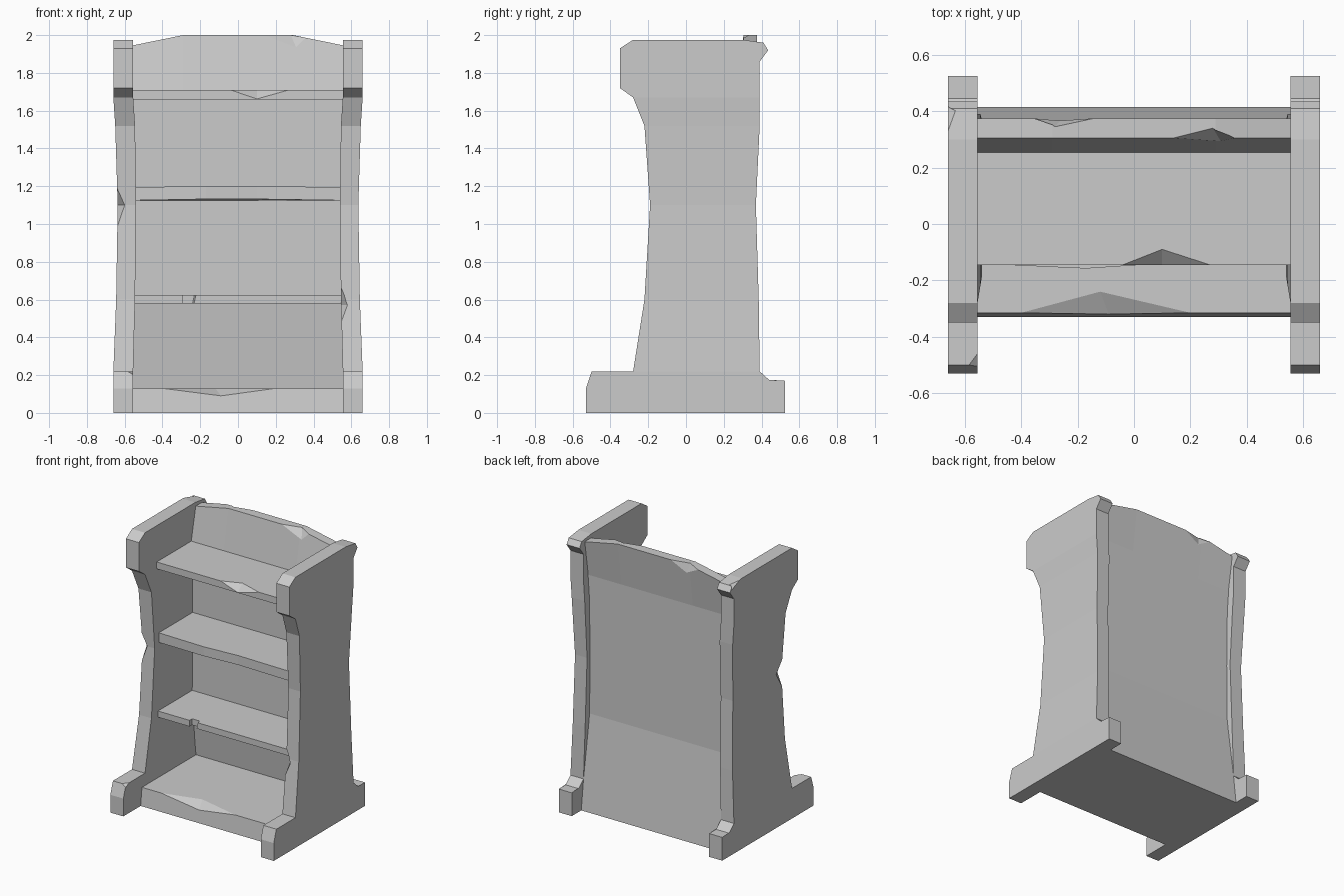
import bpy
import bmesh

cube = bpy.data.objects.get("Cube")
if cube:
    bpy.data.objects.remove(cube, do_unlink=True)

stone = bpy.data.materials.new("plain grey")
stone.use_nodes = True
GREY = (0.6, 0.6, 0.6, 1)
stone.diffuse_color = GREY
stone.node_tree.nodes["Principled BSDF"].inputs["Base Color"].default_value = GREY


def finish(bm, name):
    bmesh.ops.remove_doubles(bm, verts=bm.verts, dist=1e-5)
    bmesh.ops.recalc_face_normals(bm, faces=bm.faces)
    if bm.calc_volume(signed=True) < 0:
        bmesh.ops.reverse_faces(bm, faces=bm.faces)
    mesh = bpy.data.meshes.new(name)
    bm.to_mesh(mesh)
    bm.free()
    mesh.materials.append(stone)
    obj = bpy.data.objects.new(name, mesh)
    bpy.context.collection.objects.link(obj)
    return obj


def loft(name, rings):
    """Skin a row of matching closed rings and cap both ends."""
    bm = bmesh.new()
    rows = [[bm.verts.new(p) for p in ring] for ring in rings]
    n = len(rows[0])
    for a, b in zip(rows, rows[1:]):
        for i in range(n):
            j = (i + 1) % n
            bm.faces.new((a[i], a[j], b[j], b[i]))
    bm.faces.new(rows[0])
    bm.faces.new(rows[-1])
    bmesh.ops.dissolve_degenerate(bm, dist=1e-5, edges=bm.edges)
    return finish(bm, name)


def volume(mesh):
    bm = bmesh.new()
    bm.from_mesh(mesh)
    result = bm.calc_volume()
    bm.free()
    return result


def chip(obj, *points):
    """Knock a chip out of an edge: the hull of the points is cut away."""
    bm = bmesh.new()
    for p in points:
        bm.verts.new(p)
    bmesh.ops.convex_hull(bm, input=bm.verts)
    cutter = finish(bm, "chip_cutter")
    cutter.hide_render = True
    mod = obj.modifiers.new("chip", 'BOOLEAN')
    mod.operation = 'DIFFERENCE'
    mod.solver = 'EXACT'
    mod.object = cutter
    graph = bpy.context.evaluated_depsgraph_get()
    mesh = bpy.data.meshes.new_from_object(obj.evaluated_get(graph))
    obj.modifiers.clear()
    # A chip is small, so a large change of volume means a failed cut
    if 0.95 < volume(mesh) / volume(obj.data) < 1.001:
        obj.data = mesh
    bpy.data.objects.remove(cutter, do_unlink=True)


# Side panels: front y, front z, back y, back z, outer x, inner x
SIDE = [
    (-.53, 0, .525, 0, .66, .555),
    (-.53, .13, .525, .13, .66, .555),
    (-.50, .22, .525, .17, .66, .555),
    (-.28, .22, .445, .17, .66, .555),
    (-.28, .22, .39, .22, .66, .555),
    (-.22, .6, .385, .6, .645, .545),
    (-.19, 1.1, .37, 1.1, .637, .54),
    (-.22, 1.52, .39, 1.52, .65, .545),
    (-.28, 1.67, .39, 1.67, .66, .555),
    (-.35, 1.72, .39, 1.72, .66, .555),
    (-.35, 1.93, .39, 1.86, .66, .555),
    (-.35, 1.93, .435, 1.92, .66, .555),
    (-.28, 1.975, .41, 1.96, .66, .555),
    (-.28, 1.975, .3, 1.975, .66, .555),
]


def side_panel(name, s):
    return loft(name, [[(s * xo, yf, zf), (s * xi, yf, zf), (s * xi, yb, zb), (s * xo, yb, zb)]
                       for yf, zf, yb, zb, xo, xi in SIDE])


left = side_panel("left_side_panel", 1)
right = side_panel("right_side_panel", -1)

# Worn edges on the panels
chip(right, (-.643, -.2, 1.2), (-.643, -.2, .97), (-.60, -.19, 1.1), (-.637, -.13, 1.1), (-.7, -.25, 1.1))
chip(left, (.541, -.21, .69), (.545, -.245, .47), (.58, -.226, .57), (.54, -.16, .57), (.5, -.27, .57))
chip(left, (.665, -.45, .222), (.61, -.505, .222), (.662, -.515, .18), (.68, -.53, .25))
chip(right, (-.555, -.46, .22), (-.585, -.50, .22), (-.555, -.505, .2), (-.54, -.52, .24))
chip(left, (.662, .508, .172), (.618, .527, .172), (.662, .527, .12), (.69, .55, .2))
chip(right, (-.66, .32, 1.975), (-.63, .4, 1.965), (-.66, .42, 1.93), (-.69, .42, 2.0))


def plank(name, sections):
    """Skin yz outlines placed at given x positions."""
    return loft(name, [[(x, y, z) for y, z in outline] for x, outline in sections])


def back_outline(top):
    return [(.325, 0), (.25, .58), (.25, 1.69), (.305, top),
            (.375, top), (.335, 1.69), (.335, .68), (.415, 0)]


# Back panel with an arched top
back = plank("back_panel", [(x, back_outline(top)) for x, top in
                            ((-.56, 1.945), (-.29, 2), (.29, 2), (.56, 1.945))])
chip(back, (.14, .305, 2), (.37, .3, 1.985), (.28, .34, 2), (.31, .29, 1.93), (.27, .27, 2.04))
chip(back, (-.36, .375, 1.985), (-.14, .375, 2), (-.28, .345, 2), (-.26, .368, 1.93), (-.25, .4, 2.04))


def shelf(name, low, high, back_y, front_low=-.145, front_high=-.145):
    outline = [(front_low, low), (front_high, high), (back_y, high), (back_y, low)]
    return plank(name, [(-.56, outline), (.56, outline)])


# Base and shelves
base = shelf("base", 0, .13, .35, -.33, -.315)
chip(base, (-.4, -.315, .13), (.2, -.315, .13), (-.12, -.24, .13), (-.09, -.32, .09), (-.1, -.36, .17))

top_shelf = shelf("top_shelf", 1.66, 1.71, .27)
chip(top_shelf, (-.04, -.145, 1.71), (.27, -.145, 1.71), (.1, -.09, 1.71), (.1, -.145, 1.662), (.1, -.18, 1.74))

# Worn middle shelf, bulging slightly along the front
plank("middle_shelf", [(x, [(y, low), (y, high), (.27, 1.195), (.27, 1.125)])
                       for x, y, low, high in ((-.56, -.14, 1.125, 1.195), (-.17, -.158, 1.132, 1.2),
                                               (.1, -.14, 1.132, 1.2), (.56, -.14, 1.125, 1.195))])

low_shelf = shelf("low_shelf", .58, .625, .27)
chip(low_shelf, *[(x, y, z) for z, shift in ((.56, 0), (.65, .02))
                  for x, y in ((-.29, -.17), (-.29, -.115), (-.245 + shift, -.115), (-.23 + shift, -.17))])
